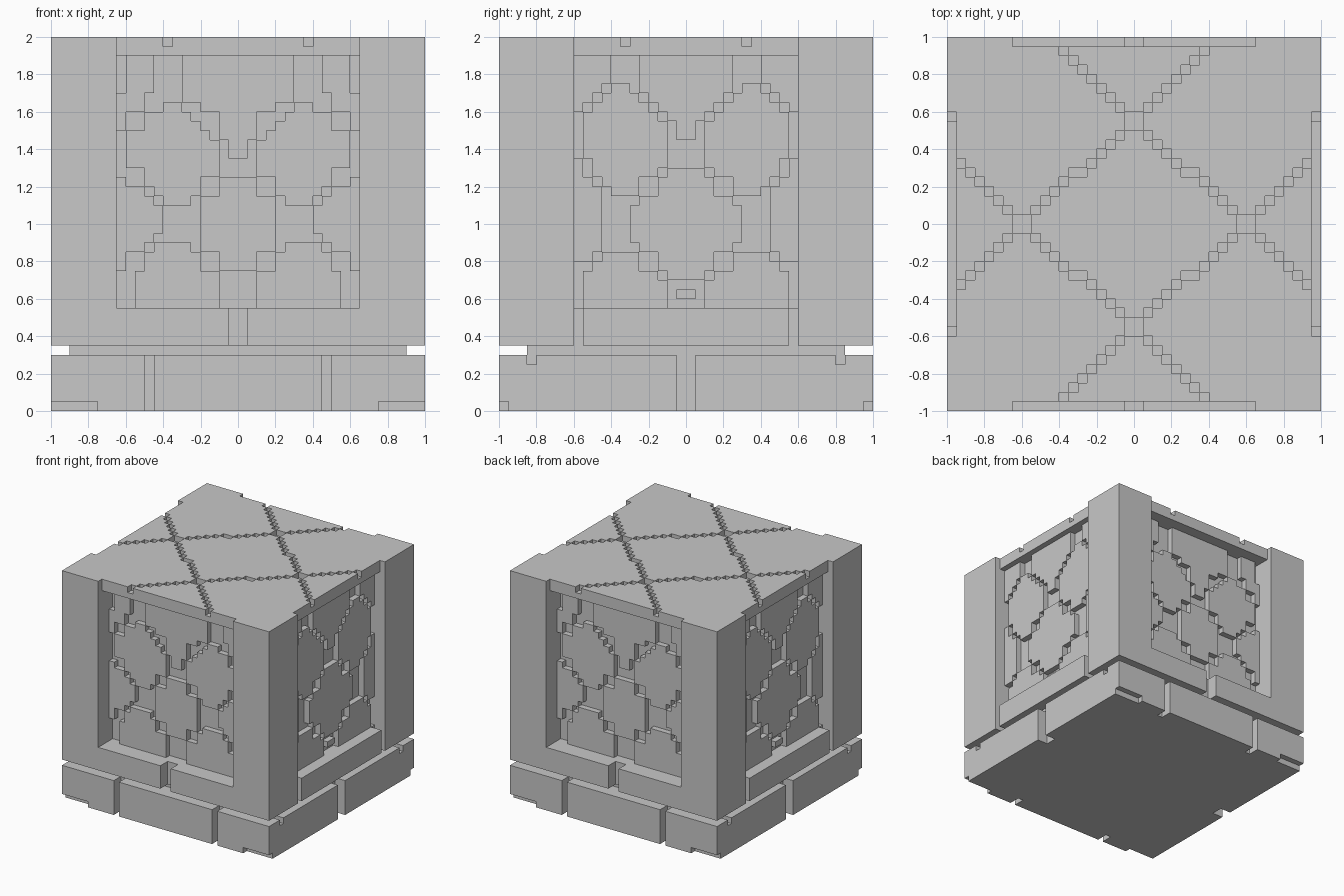
import bpy, bmesh
from mathutils import Vector

cube = bpy.data.objects.get("Cube")
if cube:
    bpy.data.objects.remove(cube, do_unlink=True)

U = 0.05  # stone block unit

stone = bpy.data.materials.new("grey_stone")
stone.use_nodes = True
grey = (0.58, 0.58, 0.58, 1)
stone.diffuse_color = grey
stone.node_tree.nodes["Principled BSDF"].inputs["Base Color"].default_value = grey


def finish(name, bm):
    bmesh.ops.recalc_face_normals(bm, faces=bm.faces)
    mesh = bpy.data.meshes.new(name)
    bm.to_mesh(mesh)
    bm.free()
    mesh.materials.append(stone)
    obj = bpy.data.objects.new(name, mesh)
    bpy.context.collection.objects.link(obj)
    return obj


def box(name, lo, hi):
    bm = bmesh.new()
    bmesh.ops.create_cube(bm, size=1)
    lo, hi = Vector(lo), Vector(hi)
    for v in bm.verts:
        v.co = [(a + b) / 2 + c * (b - a) for a, b, c in zip(lo, hi, v.co)]
    return finish(name, bm)


def fold(n):
    """Mirrored cell index, counted outward from the centre."""
    return n if n >= 0 else -1 - n


def slab(name, us, vs, keep, near, far, place):
    """Extrude every kept grid cell from depth near to depth far."""
    bm = bmesh.new()
    points = {}

    def vert(u, v):
        if (u, v) not in points:
            points[u, v] = bm.verts.new(place(u * U, v * U, near))
        return points[u, v]

    for u in us:
        for v in vs:
            if keep(u, v):
                bm.faces.new([vert(u, v), vert(u + 1, v),
                              vert(u + 1, v + 1), vert(u, v + 1)])
    bmesh.ops.dissolve_limit(bm, angle_limit=0.01, verts=bm.verts, edges=bm.edges)
    shift = Vector(place(0, 0, far)) - Vector(place(0, 0, near))
    out = bmesh.ops.extrude_face_region(bm, geom=bm.faces[:], use_keep_orig=True)
    moved = [g for g in out["geom"] if isinstance(g, bmesh.types.BMVert)]
    bmesh.ops.translate(bm, verts=moved, vec=shift)
    return finish(name, bm)


def line(u0, v0, u1, v1):
    n = max(abs(u1 - u0), abs(v1 - v0), 1)
    return {(round(u0 + (u1 - u0) * t / n), round(v0 + (v1 - v0) * t / n))
            for t in range(n + 1)}


def area(u0, v0, u1, v1):
    return {(u, v) for u in range(u0, u1 + 1) for v in range(v0, v1 + 1)}


def knot(u, v):
    """Wider square where groove steps overlap."""
    return area(u, v, u + 1, v + 1)


def flat(u, v, w):
    return (u, v, w)


# Base course with vertical joints and small chips
def base_cell(u, v):
    i, j = fold(u), fold(v)
    return not ((i == 9 and j >= 18) or (j == 0 and i >= 18))


def foot_cell(u, v):
    return base_cell(u, v) and not (fold(u) >= 15 and fold(v) == 19)


def rim_cell(u, v):
    return base_cell(u, v) and not (fold(u) >= 18 and fold(v) == 16)


full = range(-20, 20)
slab("base_foot", full, full, foot_cell, 0, 0.05, flat)
slab("base_course", full, full, base_cell, 0.05, 0.25, flat)
slab("base_rim", full, full, rim_cell, 0.25, 0.3, flat)
box("neck", (-0.9, -0.85, 0.3), (0.9, 0.85, 0.35))
box("core", (-0.85, -0.8, 0.35), (0.85, 0.8, 1.9))

# Corner pillars and sills
for sx in (-1, 1):
    for sy in (-1, 1):
        xs, ys = sorted((sx * 0.65, sx)), sorted((sy * 0.6, sy))
        box("corner_pillar", (xs[0], ys[0], 0.35), (xs[1], ys[1], 2))
        xs, ys = sorted((sx * 0.05, sx * 0.65)), sorted((sy * 0.8, sy))
        box("long_sill", (xs[0], ys[0], 0.35), (xs[1], ys[1], 0.55))
for s in (-1, 1):
    ys = sorted((s * 0.8, s * 0.9))
    box("long_sill_joint", (-0.05, ys[0], 0.35), (0.05, ys[1], 0.55))
    xs = sorted((s * 0.85, s))
    box("side_sill", (xs[0], -0.55, 0.35), (xs[1], 0.55, 0.55))
    xs = sorted((s * 0.85, s * 0.9))
    box("side_sill_joint", (xs[0], -0.6, 0.35), (xs[1], 0.6, 0.55))

# Roof with a diamond lattice of stepped grooves
roof_grooves = (line(0, 10, 0, 11) | line(1, 9, 10, 1) | line(1, 12, 7, 18)
                | line(11, 0, 12, 0) | line(13, 1, 18, 6))


def roof_cell(u, v):
    i, j = fold(u), fold(v)
    return (i, j) not in roof_grooves and not (i >= 13 and j >= 12)


roof = range(-19, 19)
box("roof_beam", (-0.95, -0.95, 1.9), (0.95, 0.95, 1.95))
slab("roof_tiles", roof, roof, roof_cell, 1.95, 2, flat)

# Wall panels: plates parted by shallow stepped grooves
long_grooves = (
    line(1, 27, 1, 28) | line(1, 28, 4, 31) | line(4, 32, 5, 32)
    | knot(2, 30) | area(6, 33, 8, 37) | knot(8, 32) | line(9, 32, 12, 29)
    | knot(10, 30) | line(12, 25, 12, 28) | line(11, 25, 8, 22)
    | knot(10, 24) | area(4, 18, 7, 21)
    | line(4, 22, 1, 25) | knot(2, 23) | area(0, 25, 1, 26)
    | line(4, 17, 2, 15) | knot(2, 15) | area(0, 11, 1, 14)
    | line(8, 18, 11, 15) | knot(10, 15) | area(11, 11, 12, 14)
    | line(12, 34, 12, 37))
side_grooves = (
    area(0, 26, 1, 28) | line(1, 29, 1, 30) | line(1, 30, 5, 34)
    | area(5, 35, 7, 37) | line(8, 34, 11, 31) | line(11, 28, 11, 30)
    | line(11, 27, 8, 23) | area(6, 17, 8, 22) | line(5, 22, 2, 25)
    | knot(3, 23) | line(5, 17, 2, 14) | knot(3, 15)
    | area(0, 11, 1, 13) | line(8, 17, 11, 14) | line(11, 11, 11, 15))
rows = range(11, 38)
for s in (-1, 1):
    slab("long_wall_plates", range(-13, 13), rows,
         lambda u, v: (fold(u), v) not in long_grooves,
         0.8, 0.85, lambda u, v, w: (u, s * w, v))
    slab("side_wall_plates", range(-12, 12), rows,
         lambda u, v: (fold(u), v) not in side_grooves,
         0.85, 0.9, lambda u, v, w: (s * w, u, v))
    xs = sorted((s * 0.85, s * 0.9))
    box("side_wall_stud", (xs[0], -0.05, 0.6), (xs[1], 0.05, 0.65))
